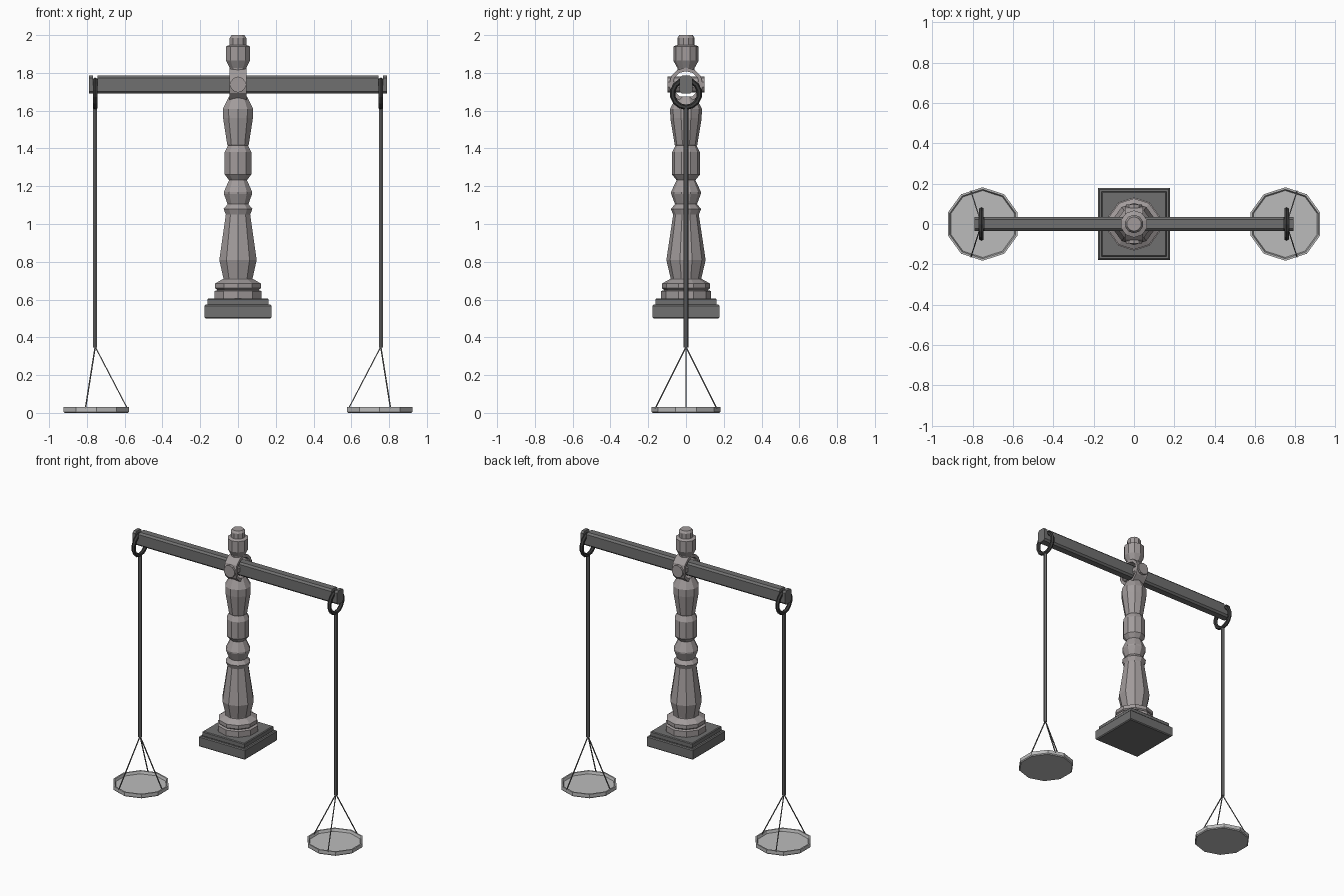
import bpy, bmesh, math
from mathutils import Vector

if "Cube" in bpy.data.objects:
    bpy.data.objects.remove(bpy.data.objects["Cube"])


def material(name, r, g, b):
    m = bpy.data.materials.new(name)
    m.diffuse_color = (r, g, b, 1)
    m.use_nodes = True
    m.node_tree.nodes["Principled BSDF"].inputs["Base Color"].default_value = m.diffuse_color
    return m


STONE = material("warm_grey", 0.36, 0.33, 0.33)
IRON = material("dark_grey", 0.16, 0.16, 0.16)
BLACK = material("near_black", 0.045, 0.045, 0.045)
PALE = material("pale_grey", 0.5, 0.5, 0.5)


def make(name, verts, faces, mat):
    bm = bmesh.new()
    vs = [bm.verts.new(v) for v in verts]
    for f in faces:
        bm.faces.new([vs[i] for i in f])
    bmesh.ops.remove_doubles(bm, verts=bm.verts, dist=1e-5)
    bmesh.ops.recalc_face_normals(bm, faces=bm.faces)
    me = bpy.data.meshes.new(name)
    bm.to_mesh(me)
    bm.free()
    me.materials.append(mat)
    ob = bpy.data.objects.new(name, me)
    bpy.context.collection.objects.link(ob)
    return ob


def loft(name, rings, mat, closed=False):
    """Skin equal-length rings of points; cap the ends unless closed into a loop."""
    n, k = len(rings[0]), len(rings)
    faces = []
    for i in range(k if closed else k - 1):
        j = (i + 1) % k
        faces += [(i * n + a, i * n + (a + 1) % n, j * n + (a + 1) % n, j * n + a)
                  for a in range(n)]
    if not closed:
        faces += [tuple(range(n)), tuple(range((k - 1) * n, k * n))]
    return make(name, [p for r in rings for p in r], faces, mat)


def lathe(name, profile, mat, x=0, sides=10):
    rings = []
    for r, z in profile:
        rings.append([(x + r * math.sin(2 * math.pi * a / sides),
                       r * math.cos(2 * math.pi * a / sides), z) for a in range(sides)])
    return loft(name, rings, mat)


def rod(name, p, q, radius, sides, mat):
    p, q = Vector(p), Vector(q)
    rot = (q - p).to_track_quat('Z', 'Y')
    rings = [[c + rot @ Vector((radius * math.cos(t), radius * math.sin(t), 0))
              for t in [2 * math.pi * (a + 0.5) / sides for a in range(sides)]]
             for c in (p, q)]
    return loft(name, rings, mat)


def ring_x(name, x, z, section, steps, mat):
    """Sweep a (radius, x offset) section round an axis along x."""
    rings = []
    for a in range(steps):
        t = 2 * math.pi * a / steps
        rings.append([(x + o, r * math.sin(t), z + r * math.cos(t)) for r, o in section])
    return loft(name, rings, mat, closed=True)


def slab(name, half, z0, z1, mat, bevel):
    def square(h, z):
        return [(-h, -h, z), (h, -h, z), (h, h, z), (-h, h, z)]
    return loft(name, [square(half - bevel, z0), square(half, z0 + bevel),
                       square(half, z1 - bevel), square(half - bevel, z1)], mat)


# Square plinth
slab("plinth_lower", 0.178, 0.5, 0.573, IRON, 0.006)
slab("plinth_upper", 0.162, 0.57, 0.605, IRON, 0.005)

# Turned column, from the foot mouldings to below the beam
lathe("column", [(0.132, 0.60), (0.132, 0.645), (0.115, 0.65), (0.127, 0.66), (0.127, 0.685),
                 (0.082, 0.71), (0.082, 0.715), (0.104, 0.81), (0.068, 1.05), (0.08, 1.08),
                 (0.058, 1.105), (0.079, 1.16), (0.079, 1.17), (0.05, 1.232), (0.074, 1.262),
                 (0.074, 1.38), (0.056, 1.415), (0.06, 1.42), (0.083, 1.56), (0.084, 1.61),
                 (0.05, 1.675)], STONE)

# Eye in the column that the beam passes through
ring_x("column_eye", 0, 1.738, [(0.071, -0.045), (0.09, -0.045), (0.09, 0.045), (0.071, 0.045)],
       12, STONE)

# Finial
lathe("finial", [(0.045, 1.812), (0.045, 1.825), (0.067, 1.865), (0.067, 1.94), (0.046, 1.948),
                 (0.046, 1.985), (0.036, 2.0)], STONE)

# Pivot pin
rod("pivot_pin", (0, -0.097, 1.738), (0, 0.097, 1.738), 0.042, 10, STONE)


# Chamfered beam with notches near both ends
def beam_section(x, top):
    w, c, bottom = 0.034, 0.012, 1.69
    return [(x, -w + c, bottom), (x, w - c, bottom), (x, w, bottom + c), (x, w, top - c),
            (x, w - c, top), (x, -w + c, top), (x, -w, top - c), (x, -w, bottom + c)]


half = [(0.79, 1.785), (0.768, 1.785), (0.768, 1.757), (0.744, 1.757), (0.744, 1.785)]
stations = [(-x, t) for x, t in half] + half[::-1]
loft("beam", [beam_section(x, t) for x, t in stations], IRON)

# Hanging ring, rod, cords and pan at each end
for s, side in ((-1, "left"), (1, "right")):
    x = s * 0.756
    tube = [(0.072 + 0.014 * math.cos(a * math.pi / 3), 0.013 * math.sin(a * math.pi / 3))
            for a in range(6)]
    ring_x("hanging_ring_" + side, x, 1.69, tube, 14, BLACK)
    rod("hanging_rod_" + side, (x, 0, 0.345), (x, 0, 1.618), 0.012, 6, IRON)
    for i, (ax, ay) in enumerate([(0.585, 0), (0.808, 0.163), (0.808, -0.163)]):
        rod(f"cord_{side}_{i}", (x, 0, 0.35), (s * ax, ay, 0.022), 0.004, 4, IRON)
    lathe("pan_" + side, [(0.176, 0.0), (0.182, 0.006), (0.182, 0.03), (0.172, 0.03),
                          (0.166, 0.012)], PALE, x=s * 0.75)
